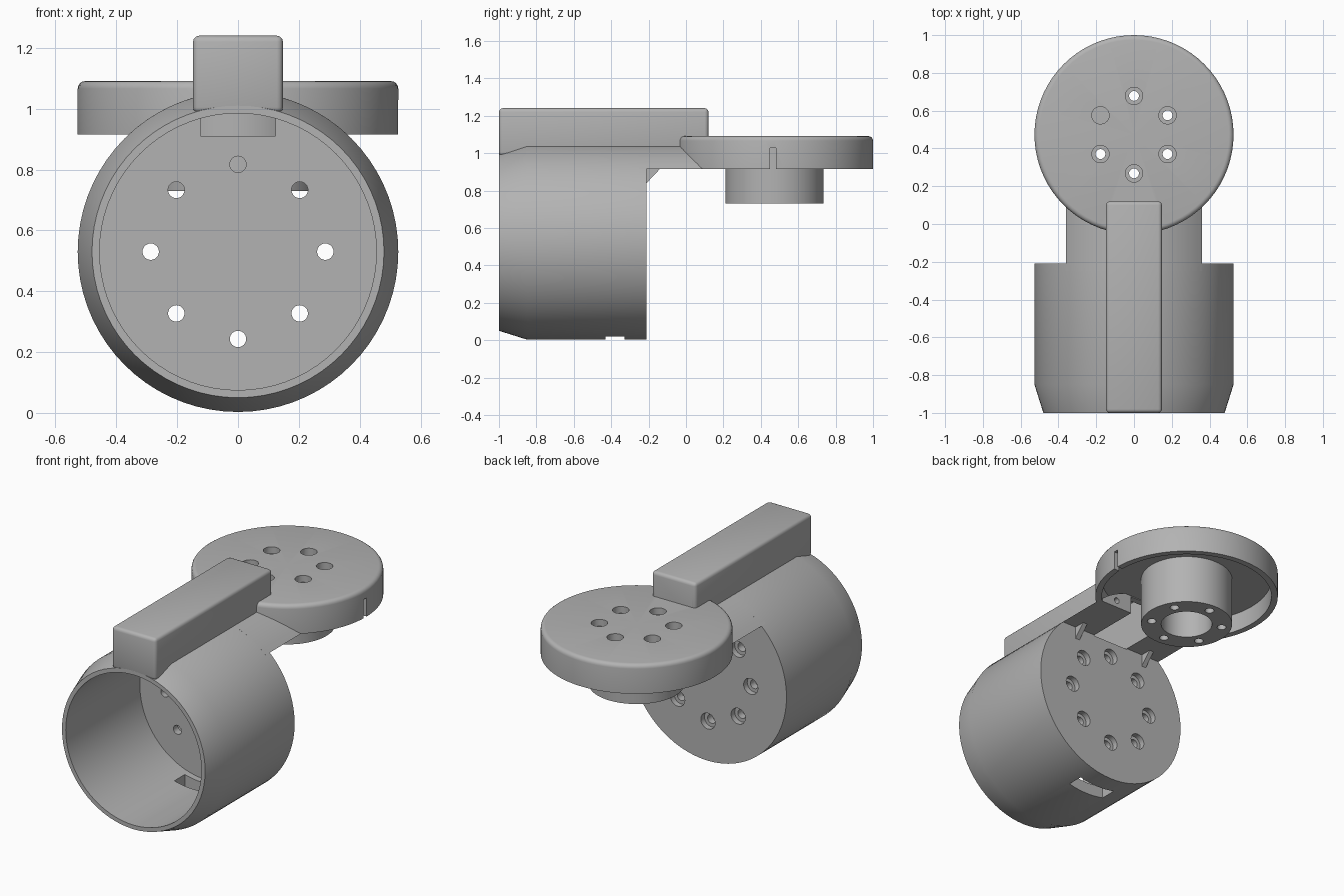
import bpy, bmesh
from math import pi, sin, cos, asin, radians
from mathutils import Matrix, Vector

if "Cube" in bpy.data.objects:
    bpy.data.objects.remove(bpy.data.objects["Cube"])

grey = bpy.data.materials.new("plain grey")
grey.use_nodes = True
colour = (0.45, 0.45, 0.45, 1)
grey.diffuse_color = colour
grey.node_tree.nodes["Principled BSDF"].inputs["Base Color"].default_value = colour

R = 0.527          # shared outer radius of the cup and the disc
CUP_Z = 0.53       # height of the cup axis
DISC_Y = 0.473     # position of the disc axis
FLOOR = 0.915      # underside of the neck and disc


def finish(bm, name):
    bmesh.ops.remove_doubles(bm, verts=bm.verts, dist=1e-5)
    bmesh.ops.recalc_face_normals(bm, faces=bm.faces)
    mesh = bpy.data.meshes.new(name)
    bm.to_mesh(mesh)
    bm.free()
    mesh.materials.append(grey)
    obj = bpy.data.objects.new(name, mesh)
    bpy.context.collection.objects.link(obj)
    return obj


def lathe(name, profile, matrix, steps=72):
    """Spin (radius, height) points round the local z axis."""
    bm = bmesh.new()
    verts = [bm.verts.new((r, 0, h)) for r, h in profile]
    edges = [bm.edges.new(pair) for pair in zip(verts, verts[1:])]
    bmesh.ops.spin(bm, geom=verts + edges, cent=(0, 0, 0), axis=(0, 0, 1),
                   angle=2 * pi, steps=steps, use_merge=True)
    bm.transform(matrix)
    return finish(bm, name)


def box(name, low, high, bevel=0):
    low, high = Vector(low), Vector(high)
    bm = bmesh.new()
    bmesh.ops.create_cube(bm, size=1)
    bm.transform(Matrix.Translation((low + high) / 2) @ Matrix.Diagonal((*(high - low), 1)))
    if bevel:
        bmesh.ops.bevel(bm, geom=bm.edges[:], offset=bevel, segments=3,
                        profile=0.5, affect='EDGES')
    return finish(bm, name)


def prism(name, outline, offset):
    """Extrude a closed outline along an offset."""
    bm = bmesh.new()
    face = bm.faces.new([bm.verts.new(p) for p in outline])
    moved = bmesh.ops.extrude_face_region(bm, geom=[face], use_keep_orig=True)["geom"]
    bmesh.ops.translate(bm, vec=offset, verts=[v for v in moved if isinstance(v, bmesh.types.BMVert)])
    return finish(bm, name)


def drill(name, start, end, radius):
    start, end = Vector(start), Vector(end)
    axis = end - start
    turn = axis.to_track_quat('Z', 'Y').to_matrix().to_4x4()
    bm = bmesh.new()
    bmesh.ops.create_cone(bm, cap_ends=True, segments=24, radius1=radius, radius2=radius,
                          depth=axis.length,
                          matrix=Matrix.Translation((start + end) / 2) @ turn)
    return finish(bm, name)


def cut(target, cutters):
    bpy.context.view_layer.objects.active = target
    for cutter in cutters:
        cutter.hide_render = True
        mod = target.modifiers.new("cut", 'BOOLEAN')
        mod.operation, mod.solver, mod.object = 'DIFFERENCE', 'EXACT', cutter
        bpy.ops.object.modifier_apply(modifier=mod.name)


# Open cup lying along y, with a tapered mouth and a closed back
cup = lathe("cup", [(0, -0.21), (R, -0.21), (R, -0.85), (0.48, -1), (0.455, -1),
                    (0.455, -0.29), (0, -0.29)],
            Matrix.Translation((0, 0, CUP_Z)) @ Matrix.Rotation(-pi / 2, 4, 'X'))

# Neck: the top segment of the cup's cylinder carried back into the disc
low_angle = asin((FLOOR - CUP_Z) / R)
arc = [low_angle + (pi - 2 * low_angle) * i / 20 for i in range(21)]
neck = prism("neck", [(R * cos(a), -0.25, CUP_Z + R * sin(a)) for a in arc], (0, 0.37, 0))

# Rounded bar along the top
bar = box("top_bar", (-0.148, -1, 0.985), (0.148, 0.12, 1.24), bevel=0.02)

# Hollow disc with a hub underneath
edge = [(R - 0.025 + 0.025 * sin(a), 1.066 + 0.025 * cos(a))
        for a in [i * pi / 8 for i in range(5)]]
disc = lathe("disc_and_hub", [(0, 1.091)] + edge +
             [(R, FLOOR), (0.49, FLOOR), (0.49, 1.03), (0.263, 1.03), (0.263, 0.73),
              (0.147, 0.73), (0.147, 1.03), (0, 1.03)],
             Matrix.Translation((0, DISC_Y, 0)))

# Gussets under the neck
gussets = [prism(name, [(x - 0.015, -0.22, 0.83), (x - 0.015, -0.22, 0.92),
                        (x - 0.015, -0.135, 0.92)], (0.03, 0, 0))
           for name, x in (("left_gusset", 0.25), ("right_gusset", -0.25))]

# Cable channel from the cup through the bar and neck into the disc
upper = box("upper_channel_cutter", (-0.123, -0.93, 0.93), (0.123, 0.08, 1.2))
lower = box("lower_channel_cutter", (-0.123, -0.4, 0.91), (0.123, 0.16, 1.025))

# Counterbored screw holes in the cup back
cup_cutters = []
for i in range(8):
    x, z = 0.287 * cos(i * pi / 4), CUP_Z + 0.287 * sin(i * pi / 4)
    cup_cutters += [drill("cup_hole_cutter", (x, -0.4, z), (x, -0.1, z), 0.027),
                    drill("cup_bore_cutter", (x, -0.245, z), (x, -0.1, z), 0.048)]

# Counterbored screw holes down through the disc and hub
disc_cutters = []
for i in range(6):
    a = pi / 6 + i * pi / 3
    x, y = 0.205 * cos(a), DISC_Y + 0.205 * sin(a)
    disc_cutters += [drill("hub_hole_cutter", (x, y, 0.6), (x, y, 1.2), 0.026),
                     drill("hub_bore_cutter", (x, y, 1.05), (x, y, 1.2), 0.046)]

# Slot in the cup's underside, slit in the disc rim, pin holes in the neck end
slot = box("slot_cutter", (-0.125, -0.43, -0.1), (0.125, -0.33, 0.2))
slit = box("slit_cutter", (0.45, 0.45, 0.9), (0.6, 0.48, 1.028))
pins = [drill("pin_cutter", (x, 0, 0.96), (x, 0.2, 0.96), 0.018) for x in (-0.23, 0.23)]

cut(cup, cup_cutters + [slot, upper, lower])
cut(neck, [upper, lower] + pins)
cut(bar, [upper, lower])
cut(disc, disc_cutters + [slit, upper, lower])

for helper in set(cup_cutters + disc_cutters + pins + [slot, slit, upper, lower]):
    bpy.data.objects.remove(helper)

# Smooth the round parts, keeping hard edges
for obj in (cup, neck, bar, disc):
    bpy.ops.object.select_all(action='DESELECT')
    obj.select_set(True)
    bpy.context.view_layer.objects.active = obj
    bpy.ops.object.shade_smooth_by_angle(angle=radians(30))
